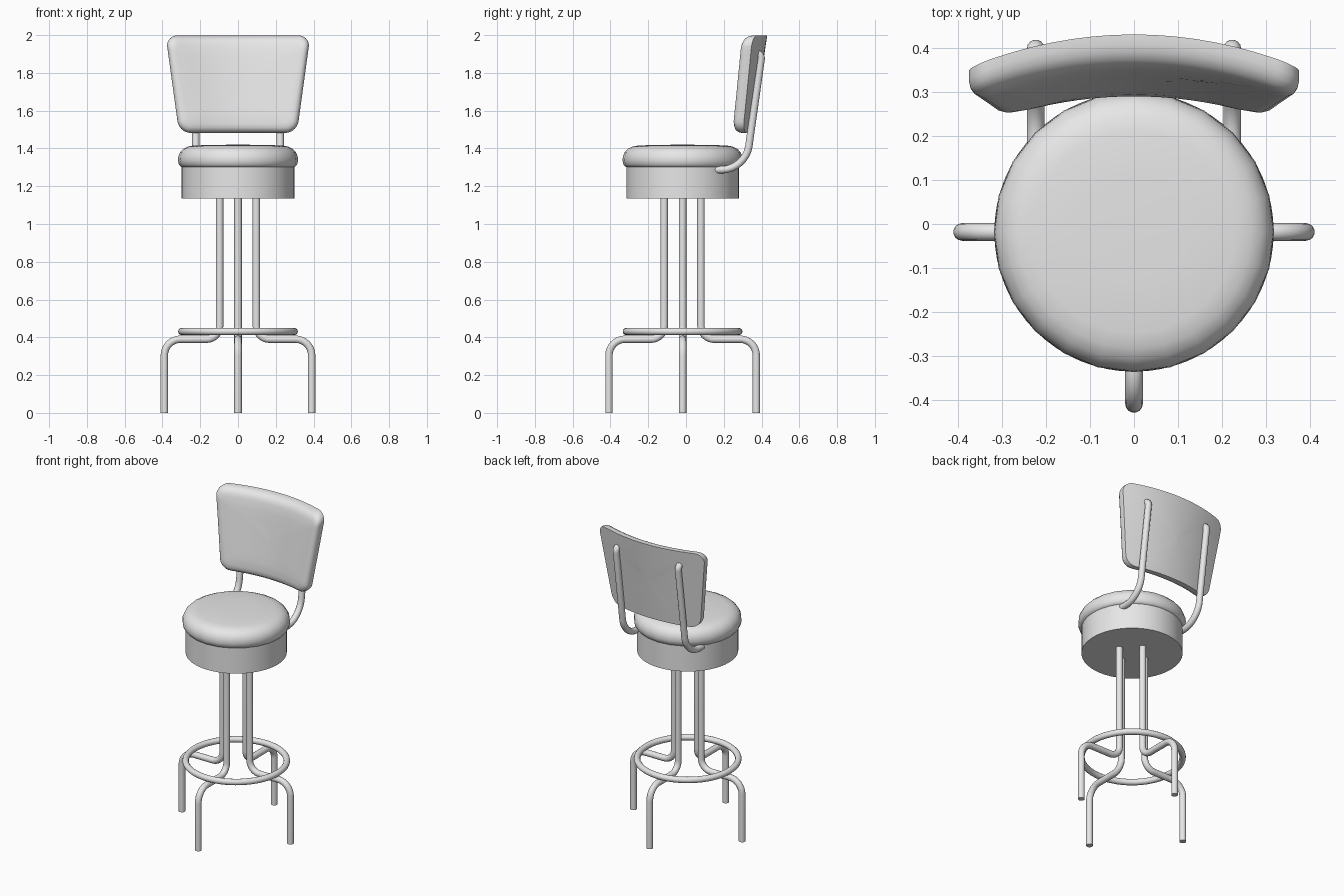
import bpy, bmesh, math
from mathutils import Vector, Matrix
from mathutils.geometry import interpolate_bezier

if "Cube" in bpy.data.objects:
    bpy.data.objects.remove(bpy.data.objects["Cube"])

grey = bpy.data.materials.new("light grey")
grey.use_nodes = True
grey.diffuse_color = (0.8, 0.8, 0.8, 1)
grey.node_tree.nodes["Principled BSDF"].inputs["Base Color"].default_value = (0.8, 0.8, 0.8, 1)

CENTRE_Y = -0.018
TUBE = 0.02


def finish(ob, angle=40):
    ob.data.materials.append(grey)
    bpy.ops.object.select_all(action="DESELECT")
    ob.select_set(True)
    bpy.context.view_layer.objects.active = ob
    bpy.ops.object.shade_smooth_by_angle(angle=math.radians(angle))
    return ob


def mesh_object(name, bm):
    bmesh.ops.recalc_face_normals(bm, faces=bm.faces)
    me = bpy.data.meshes.new(name)
    bm.to_mesh(me)
    bm.free()
    ob = bpy.data.objects.new(name, me)
    bpy.context.collection.objects.link(ob)
    return ob


def loft(bm, rings):
    """Bridge closed rings of points; cap both ends."""
    loops = [[bm.verts.new(p) for p in ring] for ring in rings]
    n = len(loops[0])
    for a, b in zip(loops, loops[1:]):
        for i in range(n):
            j = (i + 1) % n
            bm.faces.new((a[i], a[j], b[j], b[i]))
    bm.faces.new(loops[0][::-1])
    bm.faces.new(loops[-1])


def lathe(name, profile, sides, angle=40):
    """Spin (radius, z) points around the seat axis."""
    bm = bmesh.new()
    turns = [2 * math.pi * i / sides for i in range(sides)]
    loft(bm, [[(r * math.sin(t), CENTRE_Y + r * math.cos(t), z) for t in turns]
              for r, z in profile])
    return finish(mesh_object(name, bm), angle)


def rounded_path(points, radii):
    """Replace each inner corner with a tangent arc."""
    pts = [Vector(p) for p in points]
    out = [pts[0]]
    for a, p, b, r in zip(pts, pts[1:], pts[2:], radii):
        u, v = (a - p).normalized(), (b - p).normalized()
        out += interpolate_bezier(p + u * r, p + u * r * 0.45,
                                  p + v * r * 0.45, p + v * r, 9)
    return out + [pts[-1]]


def tube(name, path, radius=TUBE, sides=14):
    """Sweep a circle along a planar path."""
    bm = bmesh.new()
    normal = max(((path[i + 1] - path[i]).cross(path[i + 2] - path[i + 1])
                  for i in range(len(path) - 2)), key=lambda c: c.length).normalized()
    rings = []
    for i, p in enumerate(path):
        before = (p - path[i - 1]).normalized() if i else Vector()
        after = (path[i + 1] - p).normalized() if i + 1 < len(path) else Vector()
        side = normal.cross((before + after).normalized())
        turns = [2 * math.pi * k / sides for k in range(sides)]
        rings.append([p + radius * (normal * math.cos(t) + side * math.sin(t)) for t in turns])
    loft(bm, rings)
    return finish(mesh_object(name, bm), 50)


# Four bent legs
leg_path = rounded_path([(0.39, 0, 0), (0.39, 0, 0.39), (0.097, 0, 0.39), (0.097, 0, 1.15)],
                        [0.085, 0.07])
for k, name in enumerate(("left_leg", "back_leg", "right_leg", "front_leg")):
    turn = Matrix.Translation((0, CENTRE_Y, 0)) @ Matrix.Rotation(k * math.pi / 2, 4, "Z")
    tube(name, [turn @ p for p in leg_path])

# Foot ring
bm = bmesh.new()
foot_r, wire = 0.298, 0.019
rings = []
steps, sides = 64, 12
grid = []
for i in range(steps):
    a = 2 * math.pi * i / steps
    row = []
    for k in range(sides):
        t = 2 * math.pi * k / sides
        r = foot_r + wire * math.cos(t)
        row.append(bm.verts.new((r * math.cos(a), CENTRE_Y + r * math.sin(a),
                                 0.431 + wire * math.sin(t))))
    grid.append(row)
for i in range(steps):
    a, b = grid[i], grid[(i + 1) % steps]
    for k in range(sides):
        m = (k + 1) % sides
        bm.faces.new((a[k], b[k], b[m], a[m]))
finish(mesh_object("foot_ring", bm))

# Seat drum and cushion
lathe("seat_base", [(0.298, 1.135), (0.298, 1.31)], 48)
lathe("seat_cushion", [(0.285, 1.298), (0.302, 1.302), (0.313, 1.315), (0.318, 1.335),
                       (0.316, 1.358), (0.307, 1.38), (0.29, 1.398), (0.265, 1.41),
                       (0.23, 1.416), (0.12, 1.419), (0.02, 1.42)], 24, 60)

# Curved backrest supports
for name, s in (("left_support", 1), ("right_support", -1)):
    x = 0.223 * s
    path = rounded_path([(x, 0.15, 1.287), (x, 0.315, 1.287), (x, 0.401, 1.895),
                         (x, 0.365, 1.905)], [0.125, 0.022])
    tube(name, path)

# Backrest: rounded trapezoid, padded front, flat back, bent and tilted
Z0, Z1, ROUND = 1.482, 1.998, 0.062


def outline(inset):
    """Rounded trapezoid in (x, z), shrunk by inset."""
    r = max(ROUND - inset * 0.5, 0.02)
    lo, hi = Z0 + inset, Z1 - inset
    corners = [Vector(c) for c in ((0.312 - inset, lo, 0), (0.383 - inset, hi, 0),
                                   (inset - 0.383, hi, 0), (inset - 0.312, lo, 0))]
    pts = []
    for i, p in enumerate(corners):
        u = (corners[i - 1] - p).normalized()
        v = (corners[(i + 1) % 4] - p).normalized()
        pts += interpolate_bezier(p + u * r, p + u * r * 0.45, p + v * r * 0.45, p + v * r, 8)
        start, end = p + v * r, corners[(i + 1) % 4] - v * r
        pts += [start.lerp(end, k / 14) for k in range(1, 14)]
    return pts


def bend(p, depth):
    """Place an outline point; depth is measured forward from the back face."""
    f = (p.y - Z0) / (Z1 - Z0)
    return (p.x, 0.352 + 0.078 * f - 0.53 * p.x ** 2 - depth, p.y)


base = outline(0)
middle = Vector((0, (Z0 + Z1) / 2, 0))
scaled = lambda ring, s: [middle.lerp(p, s) for p in ring]
layers = [(scaled(base, s), 0) for s in (0.02, 0.25, 0.5, 0.75)]
layers += [(base, 0), (base, 0.022), (outline(0.004), 0.04), (outline(0.013), 0.055),
           (outline(0.028), 0.065), (outline(0.05), 0.07)]
pad = outline(0.05)
layers += [(scaled(pad, s), 0.073) for s in (0.75, 0.5, 0.25, 0.02)]
bm = bmesh.new()
loft(bm, [[bend(p, d) for p in ring] for ring, d in layers])
finish(mesh_object("backrest", bm), 50)
